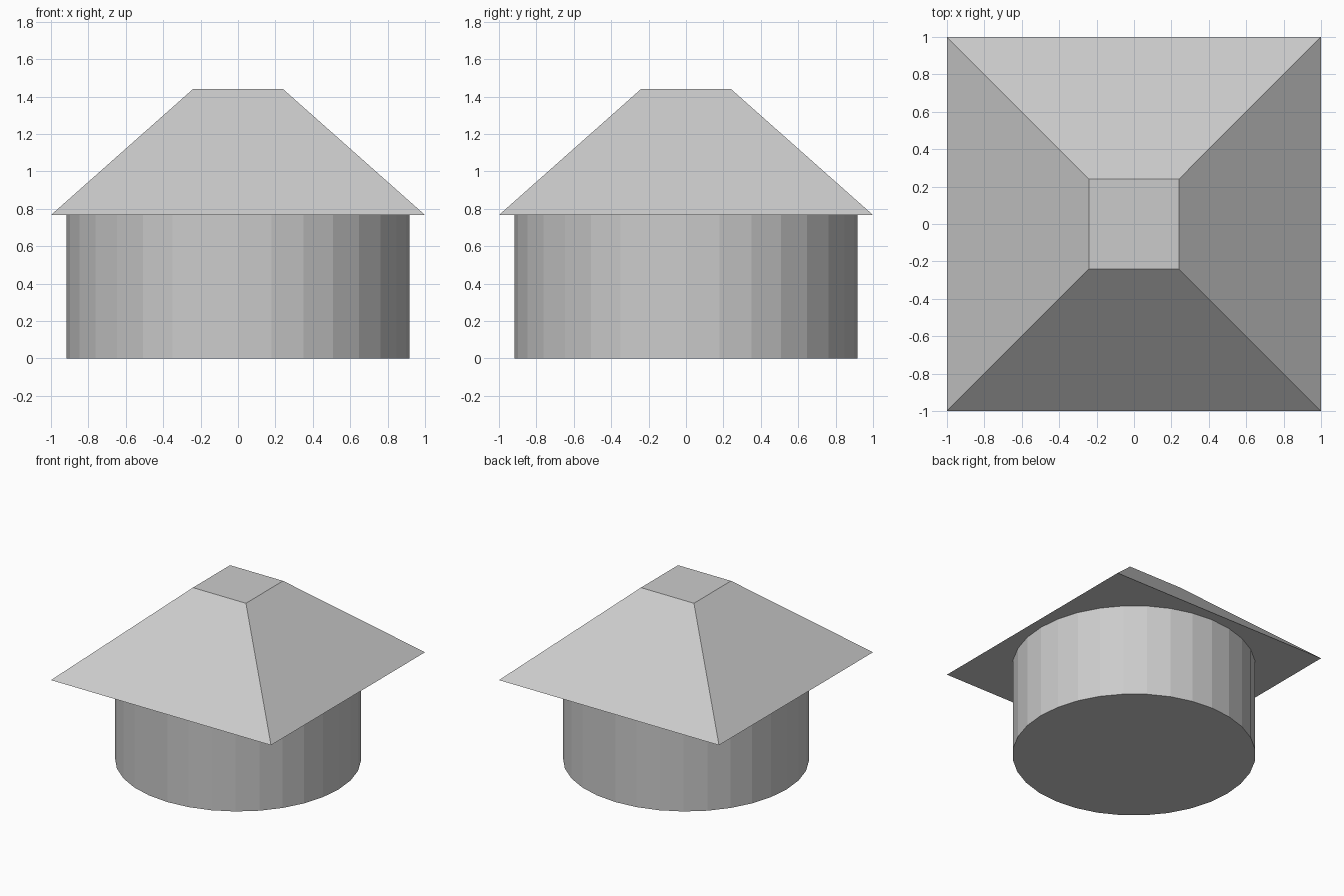
import bpy
from math import radians, sqrt

if "Cube" in bpy.data.objects:
    bpy.data.objects.remove(bpy.data.objects["Cube"])

WALL_H = 0.767
ROOF_H = 0.673

# Round wall: 32 flat sides
bpy.ops.mesh.primitive_cylinder_add(vertices=32, radius=0.916, depth=WALL_H,
                                    location=(0, 0, WALL_H / 2))
bpy.context.object.name = "round_wall"

# Square roof: truncated pyramid with a flat top
bpy.ops.mesh.primitive_cone_add(vertices=4, radius1=sqrt(2), radius2=0.241 * sqrt(2),
                                depth=ROOF_H, location=(0, 0, WALL_H + ROOF_H / 2),
                                rotation=(0, 0, radians(45)))
bpy.context.object.name = "square_roof"
bpy.ops.object.transform_apply(location=False, rotation=True, scale=False)
